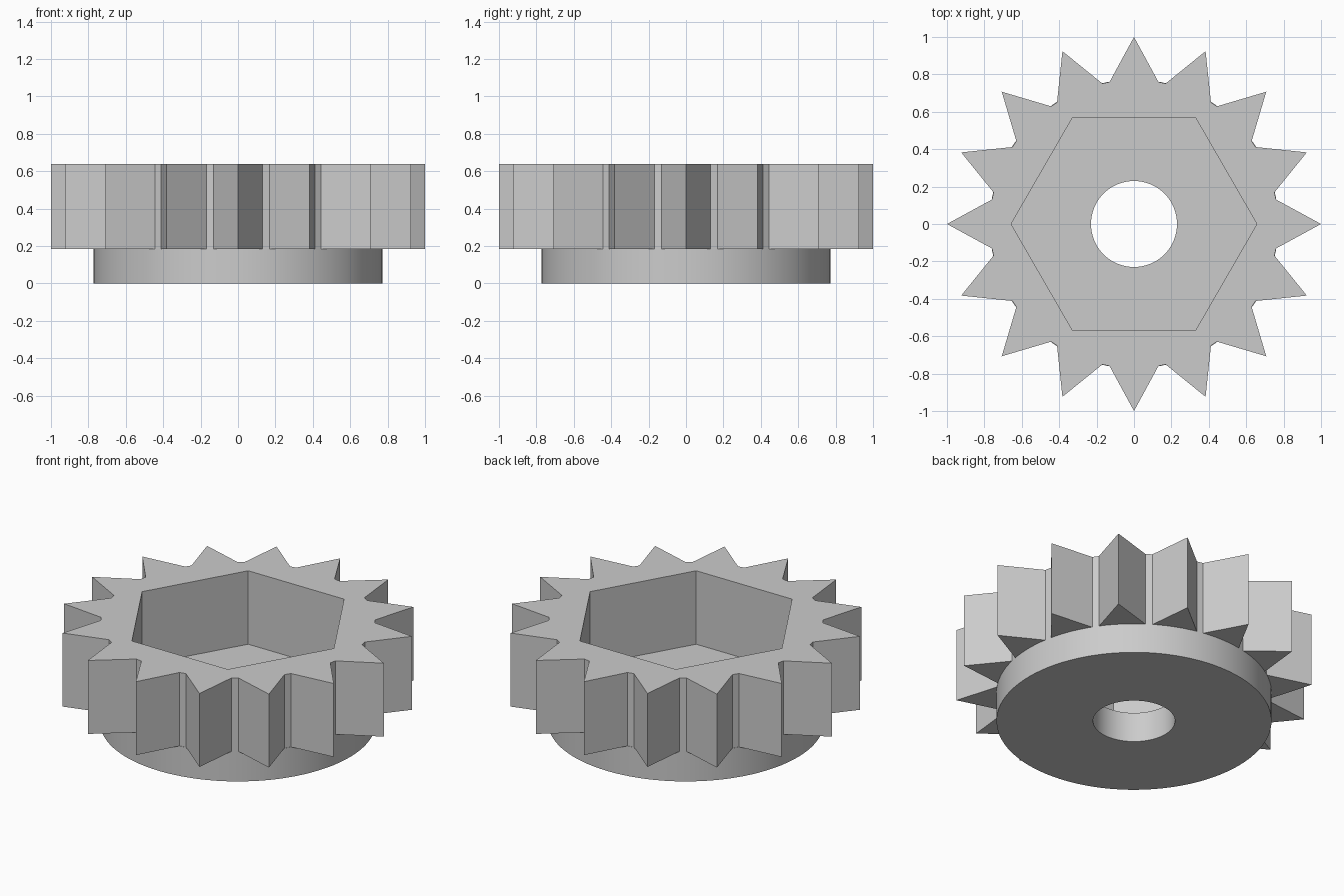
import bpy
import bmesh
from math import cos, sin, pi, radians
from mathutils import Vector

default_cube = bpy.data.objects.get("Cube")
if default_cube:
    bpy.data.objects.remove(default_cube, do_unlink=True)

TEETH = 16
TIP_RADIUS = 1.0
ROOT_RADIUS = 0.77
FLANGE_TOP = 0.185
GEAR_TOP = 0.64

grey = bpy.data.materials.new("plain_grey")
grey.use_nodes = True
colour = (0.6, 0.6, 0.6, 1)
grey.diffuse_color = colour
grey.node_tree.nodes["Principled BSDF"].inputs["Base Color"].default_value = colour


def polar(radius, angle):
    return Vector((radius * cos(angle), radius * sin(angle), 0))


def regular_loop(radius, sides):
    return [polar(radius, 2 * pi * i / sides) for i in range(sides)]


def tooth_loop():
    """Pointed teeth separated by narrow flat roots."""
    pitch = 2 * pi / TEETH
    half_base = pitch / 2 - radians(1.45)
    points = []
    for i in range(TEETH):
        middle = i * pitch
        points += [polar(ROOT_RADIUS, middle - half_base),
                   polar(TIP_RADIUS, middle),
                   polar(ROOT_RADIUS, middle + half_base)]
    return points


def pierced_prism(name, outer, inner, bottom, top):
    """Extrude the area between two outlines from bottom to top."""
    bm = bmesh.new()
    edges = []
    for loop in (outer, inner):
        verts = [bm.verts.new((p.x, p.y, bottom)) for p in loop]
        edges += [bm.edges.new((verts[i - 1], verts[i])) for i in range(len(verts))]
    bmesh.ops.triangle_fill(bm, edges=edges, use_beauty=True, normal=(0, 0, 1))
    result = bmesh.ops.extrude_face_region(bm, geom=bm.faces[:], use_keep_orig=True)
    raised = [g for g in result["geom"] if isinstance(g, bmesh.types.BMVert)]
    bmesh.ops.translate(bm, verts=raised, vec=(0, 0, top - bottom))
    bmesh.ops.recalc_face_normals(bm, faces=bm.faces[:])
    mesh = bpy.data.meshes.new(name)
    bm.to_mesh(mesh)
    bm.free()
    mesh.materials.append(grey)
    obj = bpy.data.objects.new(name, mesh)
    bpy.context.collection.objects.link(obj)
    return obj


# Toothed ring with a hexagonal socket
pierced_prism("toothed_ring", tooth_loop(), regular_loop(0.657, 6),
              FLANGE_TOP, GEAR_TOP)

# Round base flange with the shaft hole
flange = pierced_prism("base_flange", regular_loop(0.772, 96),
                       regular_loop(0.23, 64), 0, FLANGE_TOP)
bpy.ops.object.select_all(action="DESELECT")
flange.select_set(True)
bpy.context.view_layer.objects.active = flange
bpy.ops.object.shade_smooth_by_angle(angle=radians(30))
